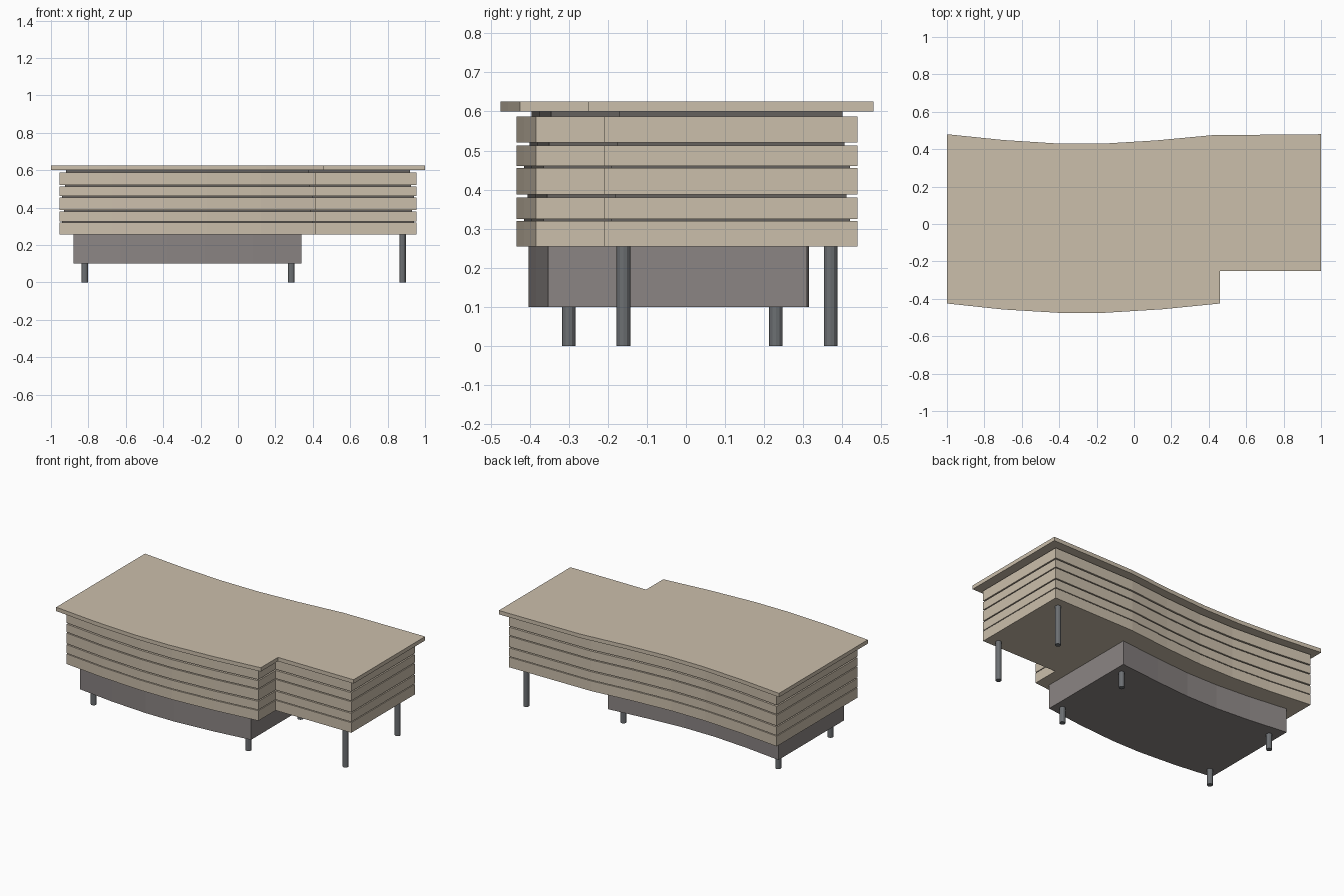
import bpy, bmesh

if "Cube" in bpy.data.objects:
    bpy.data.objects.remove(bpy.data.objects["Cube"])

# Curved edges of the table top as (x, y)
BACK = [(-1, .48), (-.7, .449), (-.42, .431), (-.16, .43), (.12, .447), (.42, .475)]
FRONT = [(-1, -.425), (-.7, -.457), (-.4, -.475), (-.16, -.475), (.15, -.456), (.46, -.425)]


def material(name, rgb):
    m = bpy.data.materials.new(name)
    m.diffuse_color = (*rgb, 1)
    m.use_nodes = True
    m.node_tree.nodes["Principled BSDF"].inputs["Base Color"].default_value = m.diffuse_color
    return m


WOOD = material("wood", (.60, .52, .41))
DARK = material("dark_core", (.13, .12, .11))
GREY = material("grey_base", (.26, .235, .23))
METAL = material("metal", (.15, .16, .17))


def squeeze(pts, dx, dy):
    # fit the curve between inset ends and shift it in y
    a, b = pts[0][0], pts[-1][0]
    return [(a + dx + (x - a) * (b - a - 2 * dx) / (b - a), y + dy) for x, y in pts]


def outline(dx, dy):
    front = squeeze(FRONT, dx, dy)
    back = squeeze(BACK, dx, -dy)
    return front + [(.46 - dx, -.25 + dy), (1 - dx, -.25 + dy), (1 - dx, .48 - dy)] + back[::-1]


def slab(name, pts, z0, z1, mat):
    bm = bmesh.new()
    face = bm.faces.new([bm.verts.new((x, y, z0)) for x, y in pts])
    ext = bmesh.ops.extrude_face_region(bm, geom=[face])
    verts = [g for g in ext["geom"] if isinstance(g, bmesh.types.BMVert)]
    bmesh.ops.translate(bm, verts=verts, vec=(0, 0, z1 - z0))
    bmesh.ops.recalc_face_normals(bm, faces=bm.faces)
    me = bpy.data.meshes.new(name)
    bm.to_mesh(me)
    bm.free()
    ob = bpy.data.objects.new(name, me)
    me.materials.append(mat)
    bpy.context.collection.objects.link(ob)


def leg(name, x, y, h):
    bpy.ops.mesh.primitive_cylinder_add(vertices=12, radius=.0175, depth=h, location=(x, y, h / 2))
    ob = bpy.context.object
    ob.name = name
    ob.data.materials.append(METAL)


# Top
slab("table_top", outline(0, 0), .60, .625, WOOD)

# Stacked boards with recessed dark spacers above each
boards = [(.255, .32), (.325, .38), (.387, .455), (.461, .513), (.521, .587)]
insets = [.06, .07, .06, .075, .08]
for i, (z0, z1) in enumerate(boards):
    top = boards[i + 1][0] if i < 4 else .60
    slab(f"board_{i + 1}", outline(.045, .041), z0, z1, WOOD)
    slab(f"spacer_{i + 1}", outline(insets[i], insets[i]), z1, top, DARK)

# Base box under the wide part, stopping at the notch
base = squeeze(FRONT, .12, .072)
base_back = squeeze(BACK[:-1] + [(.46, .475)], .12, -.165)
slab("base_box", base + base_back[::-1], .10, .255, GREY)

# Legs
for x in (-.82, .285):
    for y in (-.30, .23):
        leg("short_leg", x, y, .10)
for y in (-.16, .37):
    leg("tall_leg", .88, y, .255)
